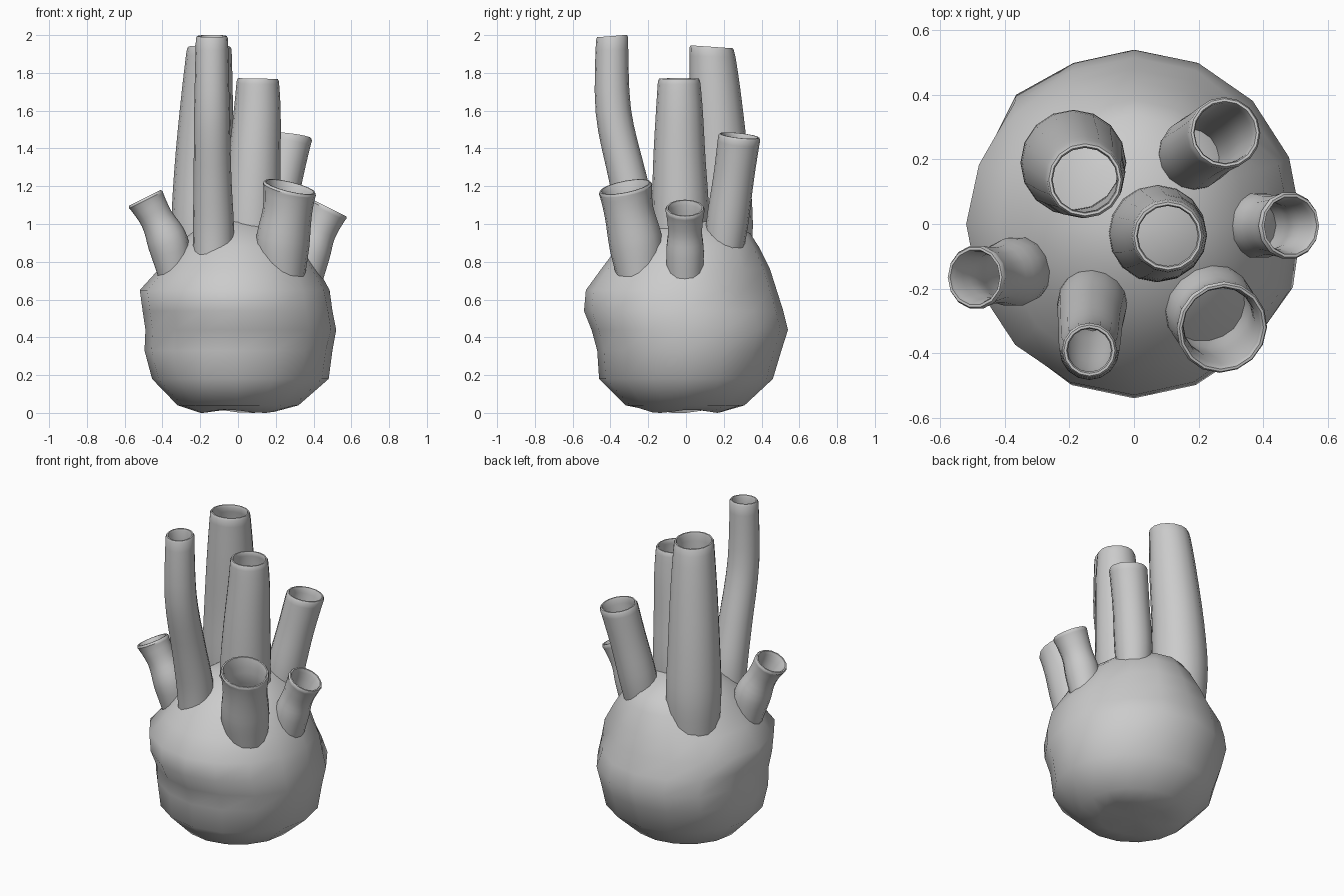
import bpy, bmesh, math
from mathutils import Vector

if "Cube" in bpy.data.objects:
    bpy.data.objects.remove(bpy.data.objects["Cube"])

def finish(name, bm, angle):
    bmesh.ops.recalc_face_normals(bm, faces=bm.faces)
    me = bpy.data.meshes.new(name)
    bm.to_mesh(me)
    bm.free()
    ob = bpy.data.objects.new(name, me)
    bpy.context.collection.objects.link(ob)
    bpy.ops.object.select_all(action='DESELECT')
    ob.select_set(True)
    bpy.context.view_layer.objects.active = ob
    bpy.ops.object.shade_smooth_by_angle(angle=math.radians(angle))
    return ob

def bridge(bm, rings):
    for a, b in zip(rings, rings[1:]):
        n = len(a)
        for i in range(n):
            j = (i + 1) % n
            bm.faces.new((a[i], a[j], b[j], b[i]))

def catmull(p, t):
    # smooth value along a list of vectors
    k = min(int(t), len(p) - 2)
    u = t - k
    a, b, c, d = p[max(k - 1, 0)], p[k], p[k + 1], p[min(k + 2, len(p) - 1)]
    return 0.5 * (2 * b + (c - a) * u + (2 * a - 5 * b + 4 * c - d) * u * u
                  + (3 * b - a - 3 * c + d) * u ** 3)

# Lumpy body: z, then reach towards -x, +x, -y, +y
SEG = 16
profile = [
    (0.008, .20, .21, .19, .18),
    (0.04, .32, .32, .32, .31),
    (0.18, .455, .48, .46, .46),
    (0.33, .495, .50, .47, .505),
    (0.44, .49, .52, .50, .54),
    (0.54, .505, .50, .54, .515),
    (0.65, .52, .485, .53, .48),
    (0.76, .42, .425, .45, .445),
    (0.88, .33, .35, .36, .385),
    (0.95, .25, .27, .26, .34),
    (1.01, .16, .18, .16, .22),
    (1.035, .06, .07, .06, .08),
]
# centre, radius, push inward (negative bulges outward)
dents = [((.36, .36, .68), .18, .05), ((-.30, -.42, .40), .18, .03),
         ((-.36, .38, .46), .2, -.03), ((.44, -.27, .5), .22, -.025)]
bm = bmesh.new()
rings = []
for z, xn, xp, yn, yp in profile:
    ring = []
    for i in range(SEG):
        a = 2 * math.pi * i / SEG
        c, s = math.cos(a), math.sin(a)
        v = Vector((c * (xp if c > 0 else xn), s * (yp if s > 0 else yn), z))
        if z < .02:
            v.z += .01 * math.sin(3 * a + 1) - .0
            v.z = max(v.z, 0)
        for p, r, push in dents:
            f = max(0, 1 - (v - Vector(p)).length / r)
            v -= Vector((c, s, 0)) * push * f
        ring.append(bm.verts.new(v))
    rings.append(ring)
bridge(bm, rings)
for ring, z in ((rings[0], .025), (rings[-1], 1.04)):
    tip = bm.verts.new((0, 0, z))
    for i in range(SEG):
        bm.faces.new((ring[i], ring[(i + 1) % SEG], tip))
finish("body", bm, 50)

# Hollow vessel: path of (x, y, z, radius) and the direction its mouth faces
def vessel(name, path, mouth, wall=.018, seg=16, steps=4):
    pts = [Vector(p) for p in path]
    n = (len(pts) - 1) * steps
    samples = [catmull(pts, i / steps) for i in range(n + 1)]
    frames = []
    for i, s in enumerate(samples):
        t = (samples[min(i + 1, n)] - samples[max(i - 1, 0)]).to_3d().normalized()
        blend = max(0, 1 - (n - i) / 3)
        t = t.lerp(Vector(mouth).normalized(), blend).normalized()
        u = Vector((0, 1, 0)).cross(t).normalized()
        frames.append((s.to_3d(), s.w, t, u, t.cross(u)))
    bm = bmesh.new()

    def ring(f, inset, drop=0):
        c, r, t, u, w = f
        return [bm.verts.new(c - t * drop + (r - inset) * (u * math.cos(a) + w * math.sin(a)))
                for a in (2 * math.pi * k / seg for k in range(seg))]
    rings = [ring(f, 0) for f in frames[:-1]]
    end = frames[-1]
    rings += [ring(end, 0, .012), ring(end, .006), ring(end, wall - .004), ring(end, wall, .012)]
    rings += [ring(f, wall) for f in reversed(frames[:-1])]
    bridge(bm, rings)
    finish(name, bm, 40)

vessel("tall_front_vessel", [
    (-.128, -.235, .82, .108), (-.13, -.255, 1.0, .108), (-.135, -.31, 1.25, .1),
    (-.138, -.385, 1.6, .094), (-.138, -.392, 1.995, .085)], (0, -.08, 1))
vessel("back_left_vessel", [
    (-.188, .19, .78, .15), (-.188, .19, 1.0, .164), (-.182, .18, 1.3, .154),
    (-.165, .157, 1.65, .138), (-.152, .137, 1.938, .118)], (0, .07, 1))
vessel("centre_vessel", [
    (.07, -.03, .92, .15), (.075, -.03, 1.1, .150), (.088, -.035, 1.35, .138),
    (.102, -.035, 1.6, .124), (.105, -.037, 1.77, .111)], (.02, 0, 1))
vessel("back_right_vessel", [
    (.165, .195, .80, .095), (.188, .218, 1.0, .111), (.235, .253, 1.25, .108),
    (.282, .283, 1.468, .112)], (.13, .11, 1))
vessel("front_right_vessel", [
    (.235, -.24, .66, .11), (.235, -.262, .88, .142), (.262, -.303, 1.07, .131),
    (.275, -.322, 1.197, .144)], (.24, -.2, 1))
vessel("right_vessel", [
    (.33, -.005, .62, .09), (.385, -.005, .84, .102), (.43, -.005, .965, .092),
    (.485, -.005, 1.085, .105)], (.5, 0, 1), seg=14)
vessel("left_vessel", [
    (-.33, -.135, .72, .088), (-.37, -.148, .90, .108), (-.432, -.157, 1.03, .088),
    (-.493, -.165, 1.138, .1)], (-.5, 0, 1), seg=14)
